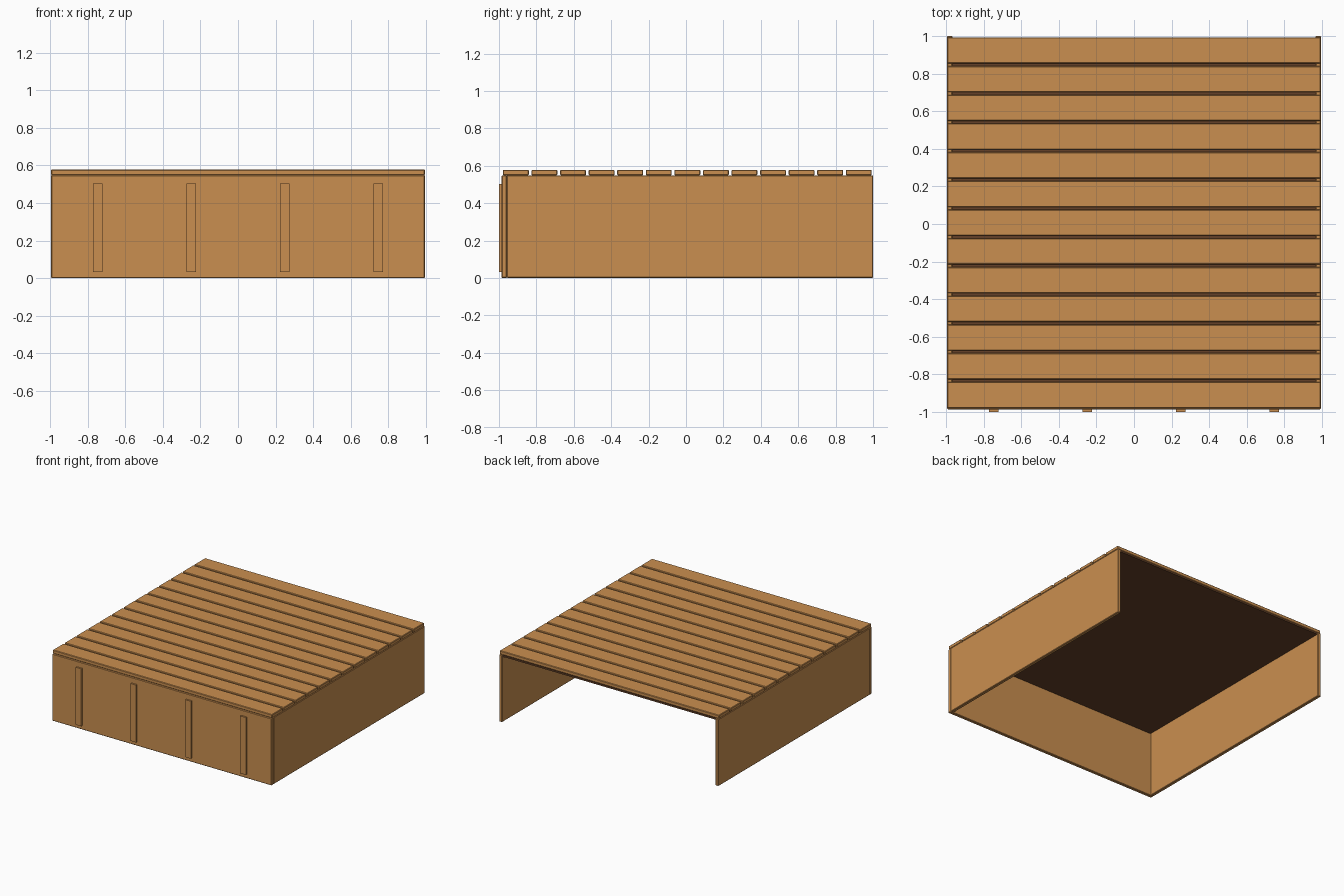
import bpy

if "Cube" in bpy.data.objects:
    bpy.data.objects.remove(bpy.data.objects["Cube"])


def material(name, rgb):
    m = bpy.data.materials.new(name)
    m.diffuse_color = (*rgb, 1)
    m.use_nodes = True
    m.node_tree.nodes["Principled BSDF"].inputs["Base Color"].default_value = m.diffuse_color
    return m


wood = material("warm wood", (0.591, 0.275, 0.080))
dark = material("dark underside", (0.130, 0.053, 0.021))


def box(name, x, y, z, mat, bevel=0.004):
    """Box given its (min, max) range on each axis, with a small chamfer."""
    v = [(x[i], y[j], z[k]) for i in (0, 1) for j in (0, 1) for k in (0, 1)]
    f = [(0, 1, 3, 2), (4, 6, 7, 5), (0, 4, 5, 1), (2, 3, 7, 6), (0, 2, 6, 4), (1, 5, 7, 3)]
    me = bpy.data.meshes.new(name)
    me.from_pydata(v, [], f)
    me.materials.append(mat)
    ob = bpy.data.objects.new(name, me)
    bpy.context.collection.objects.link(ob)
    if bevel:
        mod = ob.modifiers.new("chamfer", 'BEVEL')
        mod.width = bevel
        mod.segments = 1
    return ob


W = 0.994            # half width
FRONT, BACK = -0.986, 1.0
T = 0.028            # board thickness
H = 0.549            # height of the walls

# Front and side walls, open at the back
box("front_panel", (-W, W), (FRONT, FRONT + T), (0, H), wood)
box("left_panel", (-W, -W + T), (FRONT + T, BACK), (0, H), wood)
box("right_panel", (W - T, W), (FRONT + T, BACK), (0, H), wood)

# Dark sheet beneath the planks
box("deck_underlay", (-W + T, W - T), (FRONT + T, BACK - 0.007), (H - 0.014, H - 0.001), dark, 0)

# Deck planks
COUNT, GAP = 13, 0.014
pitch = (BACK - FRONT) / COUNT
for i in range(COUNT):
    y = FRONT + i * pitch
    box(f"deck_plank_{i + 1}", (-W, W), (y + GAP / 2, y + pitch - GAP / 2), (H, H + T + 0.001), wood)

# Upright battens on the front
for i in range(4):
    x = (i - 1.5) * W / 2
    box(f"front_batten_{i + 1}", (x - 0.025, x + 0.025), (-1.0, FRONT), (0.033, 0.503), wood, 0)
